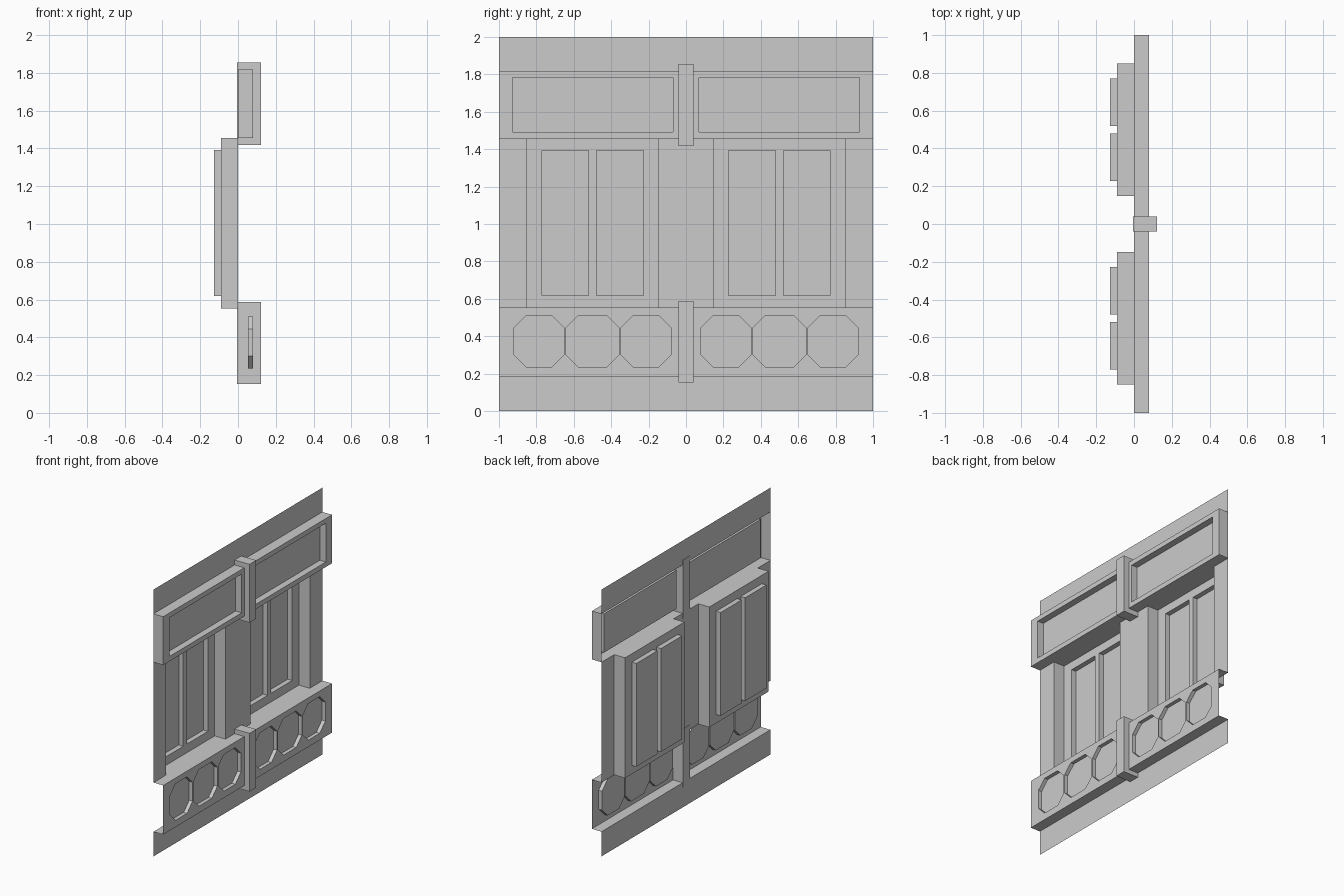
import bpy, bmesh
from mathutils import Vector

if "Cube" in bpy.data.objects:
    bpy.data.objects.remove(bpy.data.objects["Cube"])


def rect(y0, y1, z0, z1):
    return [(y0, z0), (y1, z0), (y1, z1), (y0, z1)]


def octagon(y0, y1, z0, z1, c):
    return [(y0 + c, z0), (y1 - c, z0), (y1, z0 + c), (y1, z1 - c),
            (y1 - c, z1), (y0 + c, z1), (y0, z1 - c), (y0, z0 + c)]


def both_sides(makers):
    """Mirror (maker, y0, y1, rest...) outlines to the -y half."""
    out = []
    for maker, y0, y1, *rest in makers:
        out += [maker(y0, y1, *rest), maker(-y1, -y0, *rest)]
    return out


def fill(bm, outline, x, holes=()):
    """Flat panel facing +x, with optional openings."""
    edges = []
    for loop in [outline, *holes]:
        vs = [bm.verts.new((x, y, z)) for y, z in loop]
        edges += [bm.edges.new((vs[i - 1], vs[i])) for i in range(len(vs))]
    if not holes:
        faces = [bm.faces.new(vs)]
    else:
        res = bmesh.ops.triangle_fill(bm, edges=edges, use_beauty=True, normal=(1, 0, 0))
        faces = [g for g in res["geom"] if isinstance(g, bmesh.types.BMFace)]
    for f in faces:
        f.normal_update()
        if f.normal.x < 0:
            f.normal_flip()


def walls(bm, outline, x0, x1, open_ends=False):
    """Side walls from x0 to x1: a ridge if rising, a pocket if sinking."""
    n = len(outline)
    mid = Vector((0, sum(p[0] for p in outline) / n, sum(p[1] for p in outline) / n))
    for i in range(n):
        (ya, za), (yb, zb) = outline[i - 1], outline[i]
        if open_ends and ya == yb:
            continue
        f = bm.faces.new([bm.verts.new(p) for p in
                          ((x0, ya, za), (x0, yb, zb), (x1, yb, zb), (x1, ya, za))])
        f.normal_update()
        out = f.calc_center_median() - mid
        out.x = 0
        if f.normal.dot(out) * (x1 - x0) < 0:
            f.normal_flip()


def finish(bm, name):
    bmesh.ops.remove_doubles(bm, verts=bm.verts, dist=1e-4)
    me = bpy.data.meshes.new(name)
    bm.to_mesh(me)
    bm.free()
    bpy.context.collection.objects.link(bpy.data.objects.new(name, me))


Z0, Z1, Z2, Z3 = 0.185, 0.553, 1.455, 1.818   # band limits
BAND = 0.08                                   # band projection

# flat wall strips
bm = bmesh.new()
for r in (rect(-1, 1, 0, Z0), rect(-1, 1, Z3, 2), rect(-1, -0.85, Z1, Z2),
          rect(-0.147, 0.147, Z1, Z2), rect(0.85, 1, Z1, Z2)):
    fill(bm, r, 0)
finish(bm, "wall_sheet")

# lower band with octagonal pockets, open at both ends
bm = bmesh.new()
band = rect(-1, 1, Z0, Z1)
pockets = both_sides([(octagon, a, b, 0.236, 0.51, 0.066) for a, b in
                      ((0.08, 0.348), (0.358, 0.642), (0.652, 0.92))])
walls(bm, band, 0, BAND, open_ends=True)
fill(bm, band, BAND, pockets)
for p in pockets:
    walls(bm, p, BAND, 0.052)
    fill(bm, p, 0.052)
finish(bm, "lower_band")

# upper band with two long pockets
bm = bmesh.new()
band = rect(-1, 1, Z2, Z3)
pockets = both_sides([(rect, 0.07, 0.928, 1.492, 1.782)])
walls(bm, band, 0, BAND)
fill(bm, band, BAND, pockets)
for p in pockets:
    walls(bm, p, BAND, 0.03)
    fill(bm, p, 0.03)
finish(bm, "upper_band")

# deep alcoves, each with two inset panels
for side, name in ((-1, "left_alcove"), (1, "right_alcove")):
    bm = bmesh.new()
    span = lambda a, b: sorted((side * a, side * b))
    alcove = rect(*span(0.147, 0.85), Z1, Z2)
    panels = [rect(*span(a, b), 0.618, 1.392) for a, b in ((0.228, 0.478), (0.52, 0.77))]
    walls(bm, alcove, 0, -0.09)
    fill(bm, alcove, -0.09, panels)
    for p in panels:
        walls(bm, p, -0.09, -0.127)
        fill(bm, p, -0.127)
    finish(bm, name)

# centre blocks clamping each band
for name, z0, z1 in (("lower_block", 0.152, 0.588), ("upper_block", 1.418, 1.855)):
    bm = bmesh.new()
    bmesh.ops.create_cube(bm, size=1)
    bmesh.ops.scale(bm, verts=bm.verts, vec=(0.127, 0.08, z1 - z0))
    bmesh.ops.translate(bm, verts=bm.verts, vec=(0.0595, 0, (z0 + z1) / 2))
    finish(bm, name)
